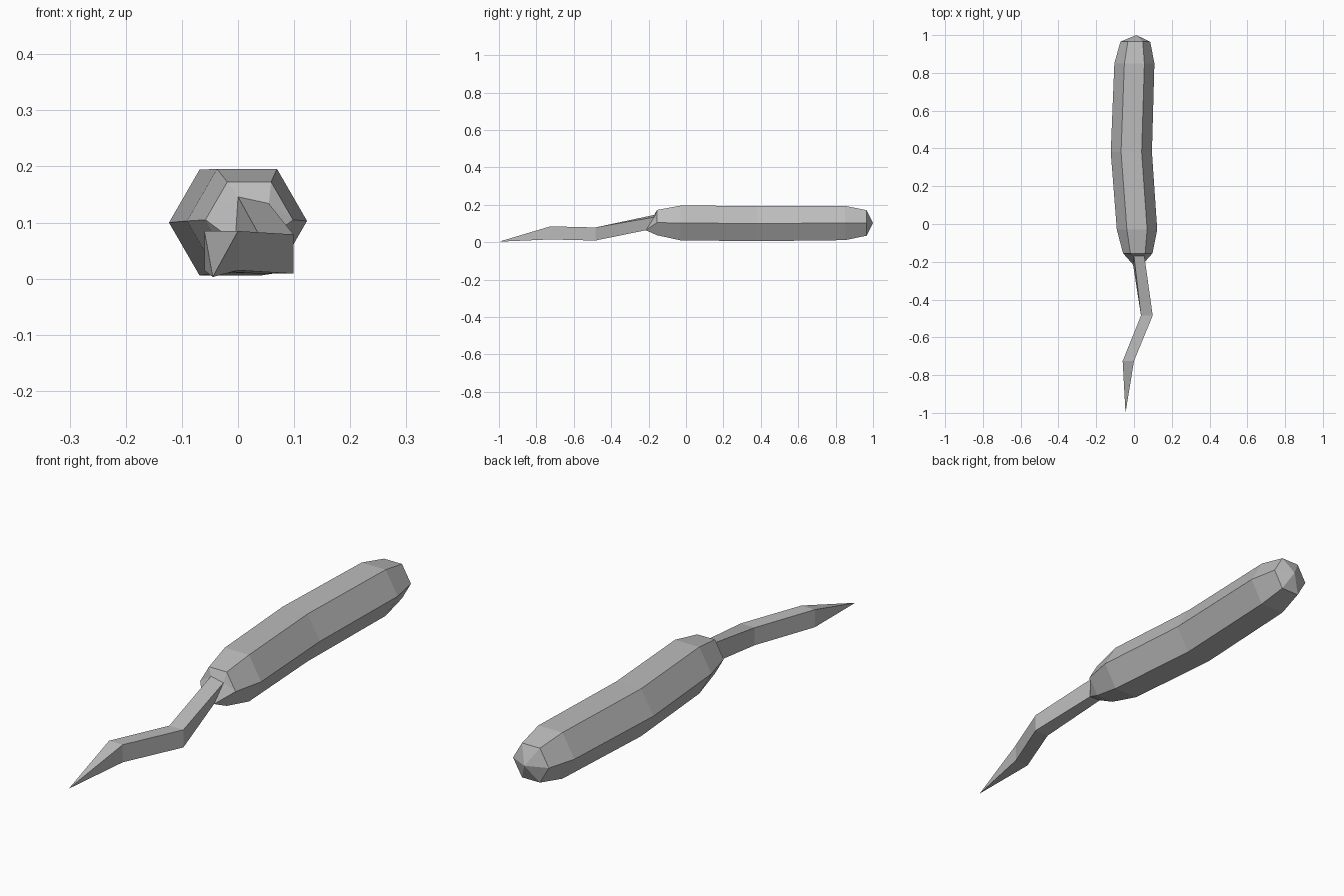
import bpy
import math

old = bpy.data.objects.get("Cube")
if old:
    bpy.data.objects.remove(old, do_unlink=True)

grey = bpy.data.materials.new("plain grey")
grey.use_nodes = True
grey.diffuse_color = (0.5, 0.5, 0.5, 1)
grey.node_tree.nodes["Principled BSDF"].inputs["Base Color"].default_value = (0.5, 0.5, 0.5, 1)


def build(name, verts, faces):
    mesh = bpy.data.meshes.new(name)
    mesh.from_pydata(verts, [], faces)
    mesh.materials.append(grey)
    mesh.update()
    obj = bpy.data.objects.new(name, mesh)
    bpy.context.collection.objects.link(obj)
    return obj


def skin(rings, n):
    """Quads joining consecutive rings of n points."""
    return [(r * n + k, r * n + (k + 1) % n, (r + 1) * n + (k + 1) % n, (r + 1) * n + k)
            for r in range(rings - 1) for k in range(n)]


def hexagon(y, cx, cz, radius):
    return [(cx + radius * math.cos(k * math.pi / 3), y,
             cz + radius * math.sin(k * math.pi / 3)) for k in range(6)]


def box_section(y, left, right, bottom, top):
    return [(right, y, top), (left, y, top), (left, y, bottom), (right, y, bottom)]


# Slanted opening where the tail leaves the body: top right, top left, bottom left, bottom right
root = [(0.055, -0.17, 0.134), (0.0, -0.17, 0.146), (-0.005, -0.215, 0.066), (0.045, -0.215, 0.064)]

# Body: six-sided rings from front to back, pointed rear, faceted collar at the front
stations = [(-0.155, 0.02, 0.105, 0.078), (-0.03, 0.016, 0.103, 0.107), (0.38, -0.014, 0.1, 0.109),
            (0.85, 0.002, 0.103, 0.106), (0.965, 0.007, 0.103, 0.079)]
verts = [p for s in stations for p in hexagon(*s)]
faces = skin(len(stations), 6)
tip = len(verts)
verts.append((0.012, 1.0, 0.103))
faces += [(tip - 6 + k, tip - 6 + (k + 1) % 6, tip) for k in range(6)]
tr, tl, bl, br = range(tip + 1, tip + 5)
verts += root
faces += [(2, 1, tr, tl), (3, 2, tl), (3, tl, bl), (4, 3, bl),
          (5, 4, bl, br), (0, 5, br), (0, br, tr), (1, 0, tr)]
build("body", verts, faces)

# Tail: wavy four-sided strip running forward to a point
verts = root + box_section(-0.485, 0.037, 0.099, 0.009, 0.079) \
    + box_section(-0.725, -0.06, 0.0, 0.015, 0.085) + [(-0.045, -1.0, 0.003)]
faces = [f[::-1] for f in skin(3, 4)]
faces += [(8 + (k + 1) % 4, 8 + k, 12) for k in range(4)]
tail = build("tail", verts, faces)

# Consistent outward normals
import bmesh
for name in ("body", "tail"):
    mesh = bpy.data.objects[name].data
    bm = bmesh.new()
    bm.from_mesh(mesh)
    bmesh.ops.recalc_face_normals(bm, faces=bm.faces[:])
    bm.to_mesh(mesh)
    bm.free()
